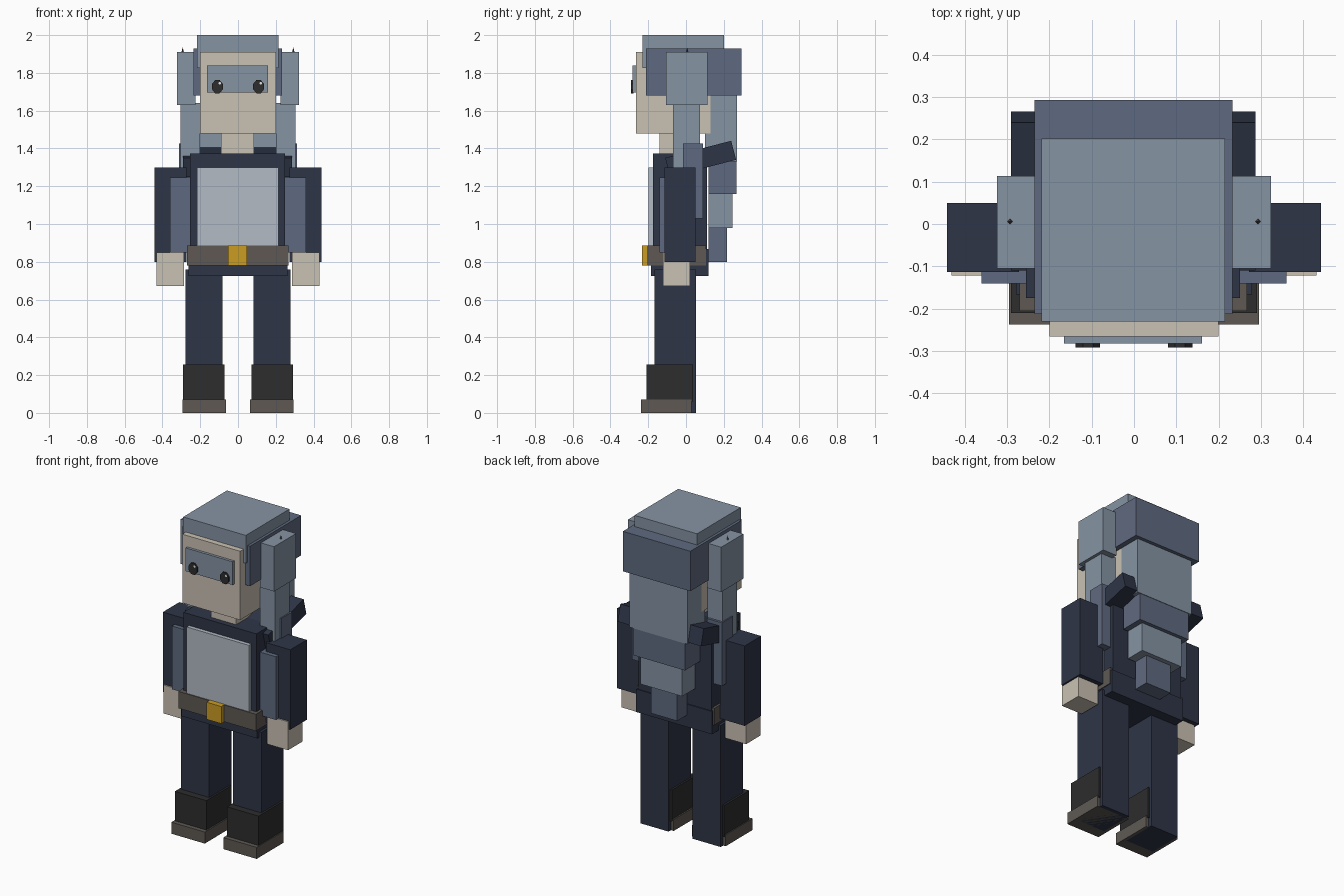
import bpy, math
from mathutils import Matrix

if "Cube" in bpy.data.objects:
    bpy.data.objects.remove(bpy.data.objects["Cube"])


def material(name, r, g, b):
    """Flat material from 0-255 display values, converted to linear."""
    def lin(v):
        v /= 255
        return v / 12.92 if v <= 0.04045 else ((v + 0.055) / 1.055) ** 2.4
    m = bpy.data.materials.new(name)
    m.diffuse_color = (lin(r), lin(g), lin(b), 1)
    m.use_nodes = True
    m.node_tree.nodes["Principled BSDF"].inputs["Base Color"].default_value = m.diffuse_color
    return m


LIGHT = material("light_slate_hair", 134, 148, 164)
SLATE = material("dark_slate", 95, 106, 128)
NAVY = material("navy_cloth", 46, 53, 71)
SKIN = material("skin", 202, 193, 179)
SHIRT = material("pale_shirt", 178, 187, 197)
BOOT = material("black_leather", 45, 45, 45)
BROWN = material("brown_leather", 94, 89, 84)
GOLD = material("gold", 202, 156, 34)
WHITE = material("eye_glint", 235, 235, 235)


def finish(name, mat):
    ob = bpy.context.object
    ob.name = name
    ob.data.materials.append(mat)
    return ob


def box(name, mat, x, y, z, tilt=0):
    """Box from (min, max) ranges, optionally tilted about the x axis."""
    bpy.ops.mesh.primitive_cube_add(size=1)
    ob = finish(name, mat)
    dims = [r[1] - r[0] for r in (x, y, z)]
    mid = [(r[0] + r[1]) / 2 for r in (x, y, z)]
    ob.data.transform(Matrix.Rotation(tilt, 4, 'X') @ Matrix.Diagonal((*dims, 1)))
    ob.location = mid
    return ob


def pair(name, mat, x, y, z):
    """The same box on the right and the left side."""
    box(name + "_right", mat, x, y, z)
    box(name + "_left", mat, (-x[1], -x[0]), y, z)


def disc(name, mat, x, y, z, rx, rz, depth):
    """Small eight-sided disc facing forward."""
    bpy.ops.mesh.primitive_cylinder_add(vertices=8, radius=1, depth=1)
    ob = finish(name, mat)
    ob.data.transform(Matrix.Diagonal((rx, depth, rz, 1))
                      @ Matrix.Rotation(math.pi / 2, 4, 'X')
                      @ Matrix.Rotation(math.pi / 8, 4, 'Z'))
    ob.location = (x, y, z)


# Head, neck and mask
box("head", SKIN, (-0.20, 0.20), (-0.265, 0.13), (1.48, 1.91))
box("neck", SKIN, (-0.09, 0.085), (-0.14, 0.04), (1.36, 1.49))
box("eye_mask", LIGHT, (-0.165, 0.16), (-0.282, -0.26), (1.695, 1.84))

# Eyes with glints
for side, s in (("right", 1), ("left", -1)):
    disc("eye_" + side, BOOT, s * 0.109, -0.285, 1.727, 0.031, 0.038, 0.012)
    disc("eye_glint_" + side, WHITE, s * 0.109 + 0.012, -0.290, 1.745, 0.007, 0.008, 0.004)

# Hair cap and the stepped hair falling down the back
box("hair_top", LIGHT, (-0.218, 0.215), (-0.23, 0.202), (1.825, 2.0))
box("hair_band", SLATE, (-0.235, 0.232), (-0.212, 0.293), (1.68, 1.93))
box("back_hair_upper", LIGHT, (-0.20, 0.20), (0.10, 0.271), (1.33, 1.69))
box("back_hair_middle", SLATE, (-0.18, 0.18), (0.12, 0.268), (1.16, 1.40))
box("back_hair_lower", LIGHT, (-0.145, 0.145), (0.12, 0.245), (0.98, 1.17))
box("back_hair_tip", SLATE, (-0.09, 0.09), (0.12, 0.216), (0.80, 0.99))

# Side hair bunches, in three steps on each side
pair("side_bunch", LIGHT, (0.225, 0.323), (-0.105, 0.113), (1.63, 1.91))
pair("side_lock", LIGHT, (0.20, 0.304), (-0.07, 0.075), (1.28, 1.64))
pair("side_lock_tip", SLATE, (0.21, 0.312), (-0.017, 0.09), (1.03, 1.425))
for side, s in (("right", 1), ("left", -1)):
    bpy.ops.mesh.primitive_cone_add(vertices=4, radius1=0.008, depth=0.03,
                                    location=(s * 0.293, 0.006, 1.92))
    finish("bunch_pin_" + side, BROWN)

# Jacket, shirt front and tilted collar
box("jacket", NAVY, (-0.255, 0.25), (-0.175, 0.112), (0.80, 1.372))
box("shirt_front", SHIRT, (-0.216, 0.214), (-0.199, -0.15), (0.86, 1.30))
box("collar", NAVY, (-0.29, 0.287), (-0.103, 0.258), (1.293, 1.397), math.radians(14.5))

# Hips, belt and buckle
box("hips", NAVY, (-0.262, 0.262), (-0.185, 0.118), (0.725, 0.868))
box("belt", BROWN, (-0.27, 0.267), (-0.205, 0.105), (0.78, 0.885))
box("buckle", GOLD, (-0.054, 0.048), (-0.234, -0.19), (0.779, 0.886))

# Arms with lighter sleeve panels and hands
pair("arm", NAVY, (0.272, 0.441), (-0.113, 0.05), (0.80, 1.30))
pair("sleeve_panel", SLATE, (0.25, 0.36), (-0.14, 0.035), (0.85, 1.245))
pair("hand", SKIN, (0.286, 0.431), (-0.121, 0.022), (0.672, 0.85))

# Legs, boots and soles
pair("leg", NAVY, (0.083, 0.278), (-0.166, 0.054), (0.0, 0.76))
pair("boot", BOOT, (0.072, 0.29), (-0.21, 0.038), (0.06, 0.256))
pair("sole", BROWN, (0.064, 0.295), (-0.237, 0.03), (0.0, 0.072))
